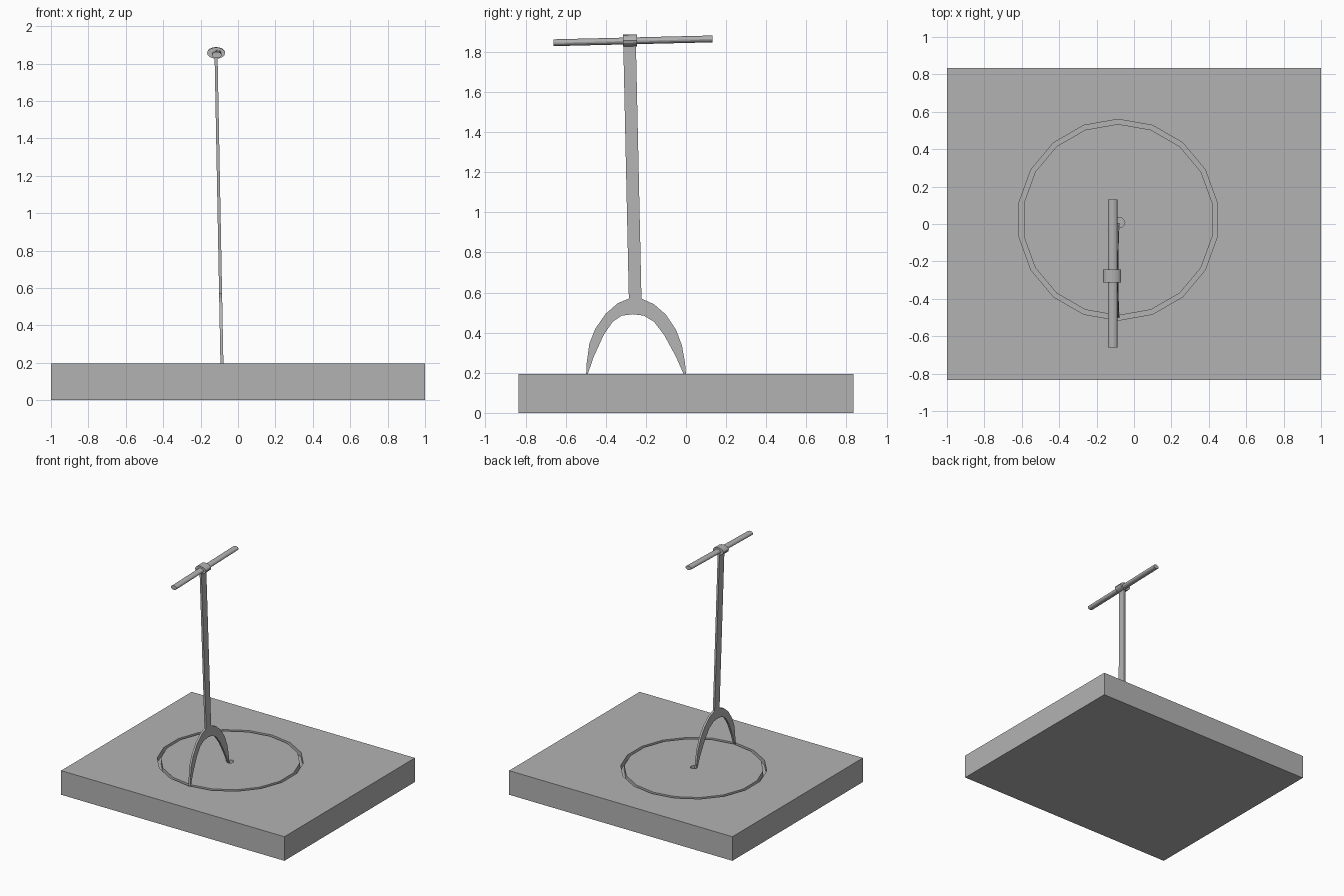
import bpy, bmesh, math
from mathutils import Vector

cube = bpy.data.objects.get("Cube")
if cube:
    bpy.data.objects.remove(cube, do_unlink=True)

GREY = (0.45, 0.45, 0.45, 1)
mat = bpy.data.materials.new("plain grey")
mat.use_nodes = True
mat.diffuse_color = GREY
mat.node_tree.nodes["Principled BSDF"].inputs["Base Color"].default_value = GREY


def make(name, bm):
    """Turn a bmesh into a named grey object."""
    bmesh.ops.recalc_face_normals(bm, faces=bm.faces)
    mesh = bpy.data.meshes.new(name)
    bm.to_mesh(mesh)
    bm.free()
    mesh.materials.append(mat)
    obj = bpy.data.objects.new(name, mesh)
    bpy.context.collection.objects.link(obj)
    return obj


def loft(name, rings, closed=False):
    """Skin matching rings of points; cap the ends, or join last to first."""
    bm = bmesh.new()
    loops = [[bm.verts.new(p) for p in ring] for ring in rings]
    pairs = list(zip(loops, loops[1:]))
    if closed:
        pairs.append((loops[-1], loops[0]))
    else:
        bm.faces.new(loops[0])
        bm.faces.new(loops[-1])
    n = len(loops[0])
    for a, b in pairs:
        for i in range(n):
            j = (i + 1) % n
            bm.faces.new((a[i], a[j], b[j], b[i]))
    return make(name, bm)


def flat_ring(cx, cy, z, r, sides):
    return [(cx + r * math.sin(math.tau * i / sides),
             cy + r * math.cos(math.tau * i / sides), z) for i in range(sides)]


def rod(name, start, end, rx, rz, sides=16):
    """Oval bar running front to back."""
    rings = []
    for x, y, z in (start, end):
        rings.append([(x + rx * math.cos(math.tau * i / sides), y,
                       z + rz * math.sin(math.tau * i / sides)) for i in range(sides)])
    return loft(name, rings)


# Base slab with a circular groove and a pivot hole
TOP = 0.195
bm = bmesh.new()
bmesh.ops.create_cube(bm, size=1)
for v in bm.verts:
    v.co = Vector((v.co.x * 2, v.co.y * 1.67, (v.co.z + 0.5) * TOP))
base = make("base", bm)

CX, CY, FLOOR = -0.085, 0.0225, 0.155
OUTER, INNER = 0.5375, 0.512
groove = loft("groove_cutter", [flat_ring(CX, CY, z, r, 18) for z, r in
              ((FLOOR, INNER), (FLOOR, OUTER), (0.25, OUTER), (0.25, INNER))], closed=True)
hole = loft("hole_cutter", [flat_ring(-0.076, 0.007, z, 0.027, 12) for z in (FLOOR, 0.25)])

for cutter in (groove, hole):
    cutter.hide_render = True
    mod = base.modifiers.new(cutter.name, "BOOLEAN")
    mod.operation = "DIFFERENCE"
    mod.solver = "EXACT"
    mod.object = cutter
cut = bpy.data.meshes.new_from_object(base.evaluated_get(bpy.context.evaluated_depsgraph_get()))
base.modifiers.clear()
base.data = cut
for cutter in (groove, hole):
    bpy.data.objects.remove(cutter, do_unlink=True)

# Flat forked stem: outline in (y, z), leaning slightly sideways
outline = [
    (-0.313, 1.85), (-0.285, 0.57), (-0.34, 0.547), (-0.40, 0.495), (-0.452, 0.42),
    (-0.482, 0.345), (-0.495, 0.25), (-0.499, 0.17),
    (-0.495, 0.18), (-0.46, 0.28), (-0.41, 0.39), (-0.365, 0.455), (-0.32, 0.485),
    (-0.265, 0.492), (-0.21, 0.485), (-0.16, 0.455), (-0.11, 0.39), (-0.05, 0.28),
    (-0.006, 0.18), (0.002, 0.17),
    (-0.005, 0.25), (-0.02, 0.335), (-0.05, 0.415), (-0.10, 0.49), (-0.16, 0.542),
    (-0.222, 0.57), (-0.25, 1.85)]


def lean(z):
    return -0.086 - 0.019 * (z - TOP)


loft("forked_stem", [[(lean(z) + side, y, z) for y, z in outline] for side in (-0.008, 0.008)])

# Crossbar handle and its collar
rod("handle", (-0.113, -0.66, 1.846), (-0.113, 0.132, 1.865), 0.025, 0.017)
rod("collar", (-0.117, -0.313, 1.856), (-0.117, -0.244, 1.858), 0.048, 0.03)
